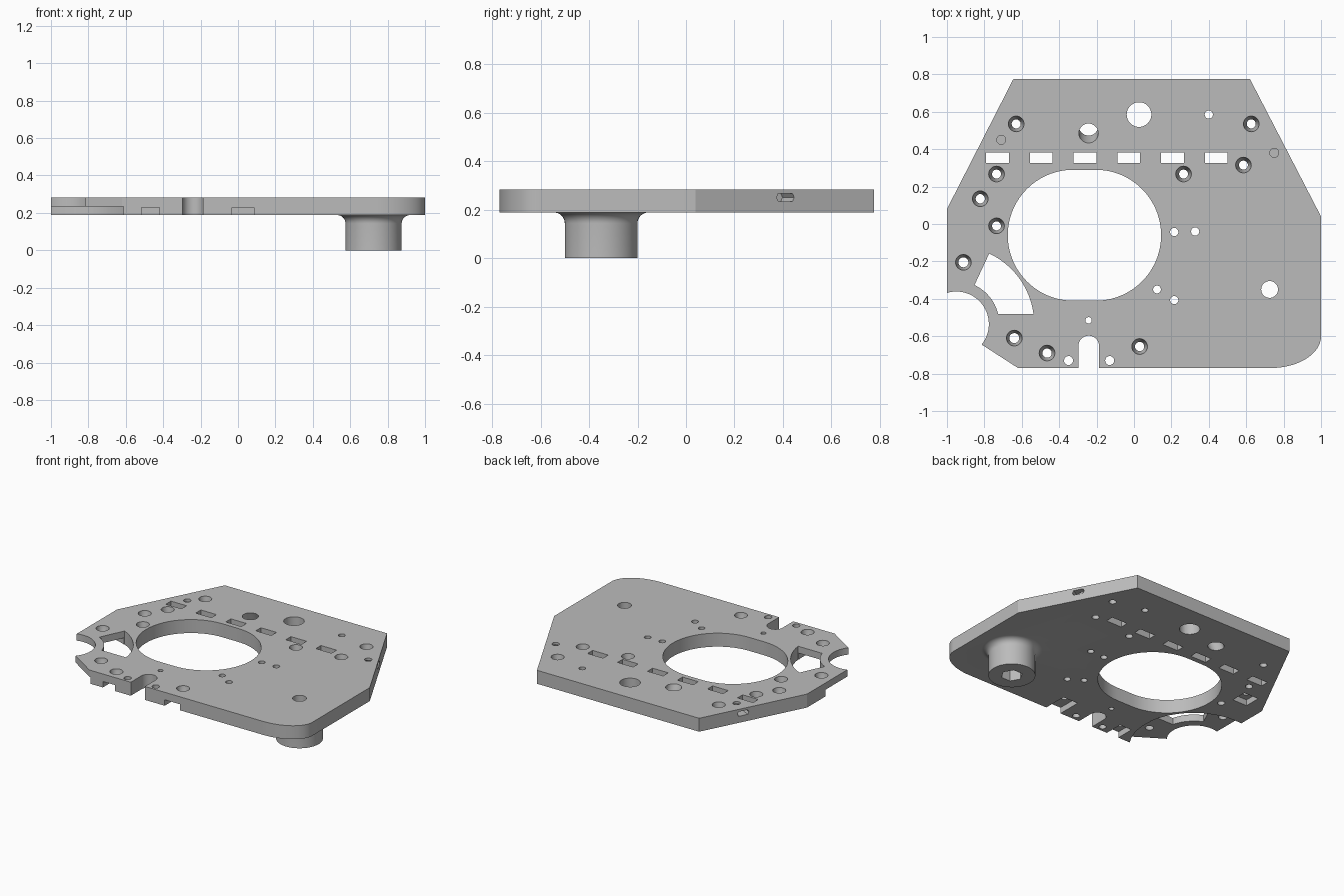
import bpy, bmesh
from math import cos, sin, pi, radians, atan2, asin
from mathutils import Matrix, Vector

if "Cube" in bpy.data.objects:
    bpy.data.objects.remove(bpy.data.objects["Cube"], do_unlink=True)

BOTTOM, TOP = 0.188, 0.283
LOW, HIGH = 0.1, 0.4          # cutter overshoot

grey = bpy.data.materials.new("mid grey")
grey.use_nodes = True
grey.diffuse_color = (0.5, 0.5, 0.5, 1)
grey.node_tree.nodes["Principled BSDF"].inputs["Base Color"].default_value = (0.5, 0.5, 0.5, 1)


def loft(name, rings):
    """Closed solid skinned over matching rings of points."""
    bm = bmesh.new()
    loops = [[bm.verts.new(p) for p in ring] for ring in rings]
    n = len(loops[0])
    for a, b in zip(loops, loops[1:]):
        for i in range(n):
            j = (i + 1) % n
            bm.faces.new((a[i], a[j], b[j], b[i]))
    bm.faces.new(loops[0][::-1])
    bm.faces.new(loops[-1])
    bmesh.ops.recalc_face_normals(bm, faces=bm.faces)
    mesh = bpy.data.meshes.new(name)
    bm.to_mesh(mesh)
    bm.free()
    mesh.materials.append(grey)
    obj = bpy.data.objects.new(name, mesh)
    bpy.context.collection.objects.link(obj)
    return obj


def prism(name, pts, z0=LOW, z1=HIGH):
    return loft(name, [[(x, y, z) for x, y in pts] for z in (z0, z1)])


def arc(cx, cy, r, a0, a1, n=24, ry=None):
    steps = [radians(a0 + (a1 - a0) * i / n) for i in range(n + 1)]
    return [(cx + r * cos(a), cy + (ry or r) * sin(a)) for a in steps]


def circle(x, y, r, n=32):
    return arc(x, y, r, 0, 360, n)[:-1]


def lathe(name, x, y, profile, n=48):
    return loft(name, [[(px, py, z) for px, py in circle(x, y, r, n)] for r, z in profile])


def rect(x0, x1, y0, y1):
    return [(x0, y0), (x1, y0), (x1, y1), (x0, y1)]


def combine(tool, operation="DIFFERENCE"):
    tool.hide_render = True
    mod = plate.modifiers.new("cut", "BOOLEAN")
    mod.operation, mod.solver, mod.object = operation, "EXACT", tool
    bpy.context.view_layer.objects.active = plate
    bpy.ops.object.modifier_apply(modifier=mod.name)
    bpy.data.objects.remove(tool, do_unlink=True)


# Plate outline with one rounded front corner
outline = [(-0.62, -0.77)] + arc(0.73, -0.6, 0.27, -90, 0, 24, 0.17)
outline += [(1, 0.04), (0.62, 0.775), (-0.645, 0.775), (-1, 0.08), (-1, -0.525)]
plate = prism("mounting_plate", outline, BOTTOM, TOP)

# Boss under the plate, flared into it
BX, BY, FILLET = 0.725, -0.35, 0.045
flare = [(0.15 + FILLET * (1 - cos(a)), BOTTOM - FILLET * (1 - sin(a)))
         for a in [i * pi / 16 for i in range(9)]]
combine(lathe("boss", BX, BY, [(0.15, 0)] + flare + [(0.19, 0.22)]), "UNION")
combine(prism("boss_hole", circle(BX, BY, 0.045), -0.1, HIGH))
combine(prism("hex_socket", circle(BX, BY, 0.07, 6), -0.1, 0.1))

# Large central opening with rounded ends
combine(prism("opening", arc(-0.205, -0.06, 0.35, -90, 90, 36)
              + arc(-0.325, -0.06, 0.35, 90, 270, 36)))

# Side notch, thinned ring and curved slot around one centre
NX, NY = -0.95, -0.535
combine(prism("notch", circle(NX, NY, 0.174, 64)))
combine(prism("thin_ring", circle(NX, NY, 0.412, 96), LOW, 0.235))
slot_low = [degrees * 180 / pi for degrees in (asin(0.055 / 0.23), asin(0.055 / 0.416))]
combine(prism("curved_slot", arc(NX, NY, 0.416, slot_low[1], 65)
              + arc(NX, NY, 0.23, 65, slot_low[0])))

# Rounded front slot
combine(prism("front_slot", [(-0.297, -0.9), (-0.187, -0.9)]
              + arc(-0.242, -0.652, 0.055, 0, 180)))

# Row of rectangular windows
for i in range(6):
    x = -0.73 + i * 0.234
    combine(prism("window", rect(x - 0.061, x + 0.061, 0.325, 0.382)))

# Countersunk screw holes
for x, y in [(-0.63, 0.535), (0.627, 0.535), (0.585, 0.315), (0.265, 0.267),
             (-0.735, 0.267), (-0.822, 0.135), (-0.735, -0.01), (-0.912, -0.205),
             (-0.64, -0.61), (-0.465, -0.69), (0.03, -0.655)]:
    combine(lathe("screw_hole", x, y, [(0.024, LOW), (0.024, 0.228), (0.042, 0.278),
                                       (0.042, HIGH)], 32))

# Plain round holes
for x, y, r in [(0.027, 0.585, 0.066), (0.4, 0.585, 0.022), (0.215, -0.043, 0.022),
                (0.327, -0.04, 0.022), (0.123, -0.35, 0.021), (0.215, -0.407, 0.022),
                (-0.243, -0.515, 0.017), (-0.35, -0.73, 0.024), (-0.13, -0.73, 0.024)]:
    combine(prism("round_hole", circle(x, y, r)))

# Slanted hole, leaning back towards the underside
lean = 0.42
combine(loft("slanted_hole", [[(x, y + (TOP - z) * lean, z) for x, y in
                               circle(-0.243, 0.485, 0.052)] for z in (LOW, HIGH)]))

# Nut pockets in the underside
for pocket in [(-0.515, -0.42, -0.9, -0.64), (-0.033, 0.085, -0.9, -0.6),
               (-0.88, -0.765, 0.07, 0.185)]:
    combine(prism("nut_pocket", rect(*pocket), LOW, 0.23))

# Nut slots in the slanted sides, each met by a blind hole
profile = [(-0.041, 0.25), (-0.033, 0.234), (0.033, 0.234), (0.041, 0.25),
           (0.033, 0.266), (-0.033, 0.266)]
for x, y, side in [(0.75, 0.38, 1), (-0.71, 0.45, -1)]:
    out = Vector((0.89 * side, 0.456, 0))
    along = Vector((-out.y, out.x, 0))
    base = Vector((x, y, 0))
    combine(loft("side_slot", [[base + out * d + along * w + Vector((0, 0, z))
                                for w, z in profile] for d in (-0.04, 0.2)]))
    combine(prism("blind_hole", circle(x, y, 0.024), 0.225, HIGH))

# Smooth round walls, keep edges crisp
bpy.ops.object.select_all(action="DESELECT")
plate.select_set(True)
bpy.context.view_layer.objects.active = plate
bpy.ops.object.shade_smooth_by_angle(angle=radians(25))
